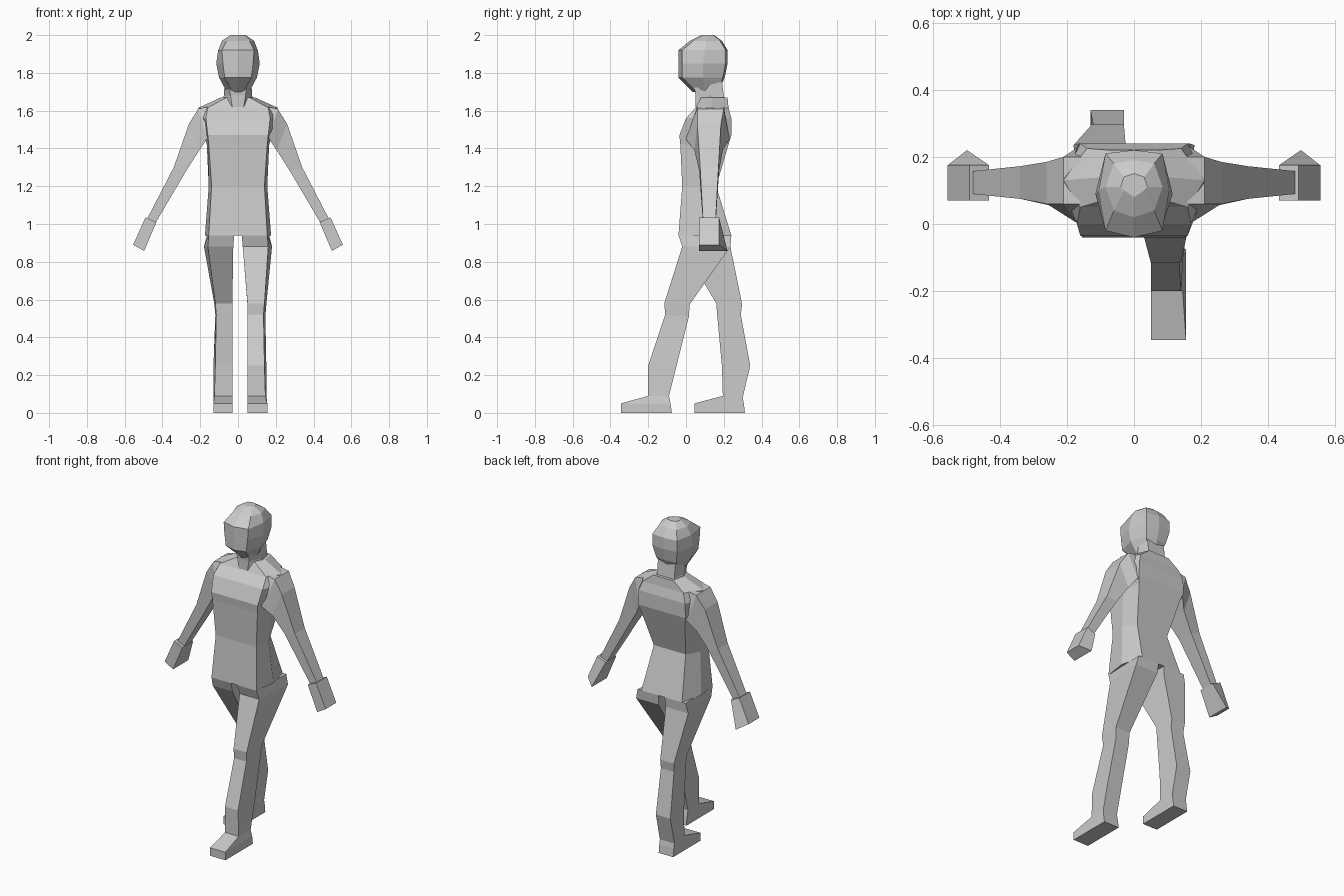
import bpy, bmesh


def loft(name, rings):
    """Skin a list of equal-length point rings and close both ends."""
    bm = bmesh.new()
    loops = [[bm.verts.new(p) for p in ring] for ring in rings]
    n = len(loops[0])
    for a, b in zip(loops, loops[1:]):
        for i in range(n):
            j = (i + 1) % n
            bm.faces.new((a[i], a[j], b[j], b[i]))
    bm.faces.new(loops[0])
    bm.faces.new(loops[-1])
    bmesh.ops.recalc_face_normals(bm, faces=bm.faces)
    mesh = bpy.data.meshes.new(name)
    bm.to_mesh(mesh)
    bm.free()
    ob = bpy.data.objects.new(name, mesh)
    bpy.context.collection.objects.link(ob)
    return ob


def body_ring(z, yf, ym, yb, wf, wm, wb, bulge=0.0):
    """Eight-sided level section, symmetric in x: front, middle and back widths."""
    half = [(wf, yf + bulge), (wm, ym), (wb, yb - bulge / 2)]
    pts = [(0, yf)] + half + [(0, yb)] + [(-x, y) for x, y in reversed(half)]
    return [(x, y, z) for x, y in pts]


# Torso, from crotch up to the base of the neck
loft("torso", [body_ring(*r) for r in [
    (0.94, -0.04, 0.10, 0.24, 0.155, 0.175, 0.14),
    (1.20, -0.02, 0.08, 0.16, 0.14, 0.155, 0.11),
    (1.42, -0.03, 0.10, 0.225, 0.155, 0.165, 0.15),
    (1.47, -0.035, 0.10, 0.24, 0.16, 0.18, 0.165),
    (1.56, 0.00, 0.12, 0.24, 0.17, 0.22, 0.16),
    (1.615, 0.05, 0.13, 0.225, 0.16, 0.21, 0.14),
    (1.67, 0.08, 0.14, 0.22, 0.06, 0.09, 0.07),
]])

# Neck
loft("neck", [body_ring(*r) for r in [
    (1.62, 0.05, 0.13, 0.21, 0.03, 0.09, 0.07),
    (1.68, 0.05, 0.13, 0.20, 0.04, 0.075, 0.06),
    (1.76, 0.04, 0.12, 0.19, 0.05, 0.07, 0.06),
]])

# Head
loft("head", [body_ring(*r, 0.02) for r in [
    (1.70, 0.035, 0.10, 0.17, 0.03, 0.06, 0.04),
    (1.775, -0.04, 0.09, 0.205, 0.07, 0.10, 0.07),
    (1.85, -0.04, 0.09, 0.22, 0.08, 0.115, 0.085),
    (1.92, -0.04, 0.10, 0.22, 0.085, 0.105, 0.085),
    (1.97, 0.02, 0.11, 0.19, 0.06, 0.085, 0.06),
    (2.00, 0.08, 0.11, 0.15, 0.03, 0.04, 0.03),
]])


def limb_ring(side, outer, inner, yo, yi):
    """Four-sided arm section: outer and inner (x, z), each with a y range."""
    (xo, zo), (xi, zi) = outer, inner
    return [(side * xo, yo[0], zo), (side * xo, yo[1], zo),
            (side * xi, yi[1], zi), (side * xi, yi[0], zi)]


ARM = [
    ((0.16, 1.62), (0.13, 1.45), (0.06, 0.20), (-0.01, 0.235)),
    ((0.21, 1.61), (0.165, 1.45), (0.06, 0.20), (0.0, 0.23)),
    ((0.26, 1.53), (0.205, 1.39), (0.06, 0.185), (0.045, 0.195)),
    ((0.34, 1.30), (0.275, 1.28), (0.075, 0.172), (0.07, 0.175)),
    ((0.485, 1.02), (0.44, 1.00), (0.09, 0.157), (0.09, 0.157)),
]
HAND = [
    ((0.49, 1.035), (0.432, 1.01), (0.07, 0.175), (0.07, 0.175)),
    ((0.555, 0.89), (0.497, 0.857), (0.07, 0.175), (0.07, 0.22)),
]

# Arms and hands, mirrored
for side, label in ((1, "left"), (-1, "right")):
    loft(label + "_arm", [limb_ring(side, *r) for r in ARM])
    loft(label + "_hand", [limb_ring(side, *r) for r in HAND])


def leg(name, side, rows):
    """Rows: front (y, z), back (y, z), inner x, outer x at front and at back."""
    loft(name, [[(side * xi, yf, zf), (side * xof, yf, zf),
                 (side * xob, yb, zb), (side * xi, yb, zb)]
                for yf, zf, yb, zb, xi, xof, xob in rows])


# Striding leg, foot included
leg("forward_leg", 1, [
    (-0.04, 0.94, 0.24, 0.94, 0.02, 0.155, 0.165),
    (-0.02, 0.88, 0.235, 0.88, 0.025, 0.16, 0.18),
    (-0.115, 0.58, 0.02, 0.575, 0.05, 0.14, 0.15),
    (-0.11, 0.52, 0.015, 0.51, 0.05, 0.135, 0.145),
    (-0.20, 0.25, -0.05, 0.25, 0.05, 0.14, 0.15),
    (-0.20, 0.09, -0.09, 0.09, 0.05, 0.145, 0.15),
    (-0.345, 0.05, -0.082, 0.05, 0.05, 0.155, 0.155),
    (-0.345, 0.0, -0.075, 0.0, 0.05, 0.155, 0.155),
])

# Trailing leg, foot included
leg("trailing_leg", -1, [
    (-0.04, 0.94, 0.24, 0.94, 0.02, 0.155, 0.165),
    (-0.02, 0.88, 0.235, 0.88, 0.025, 0.16, 0.18),
    (0.16, 0.58, 0.297, 0.575, 0.03, 0.12, 0.125),
    (0.165, 0.52, 0.29, 0.52, 0.03, 0.115, 0.12),
    (0.19, 0.25, 0.34, 0.25, 0.03, 0.12, 0.13),
    (0.195, 0.09, 0.30, 0.08, 0.03, 0.125, 0.13),
    (0.045, 0.05, 0.306, 0.05, 0.03, 0.13, 0.13),
    (0.045, 0.0, 0.312, 0.0, 0.03, 0.13, 0.13),
])
